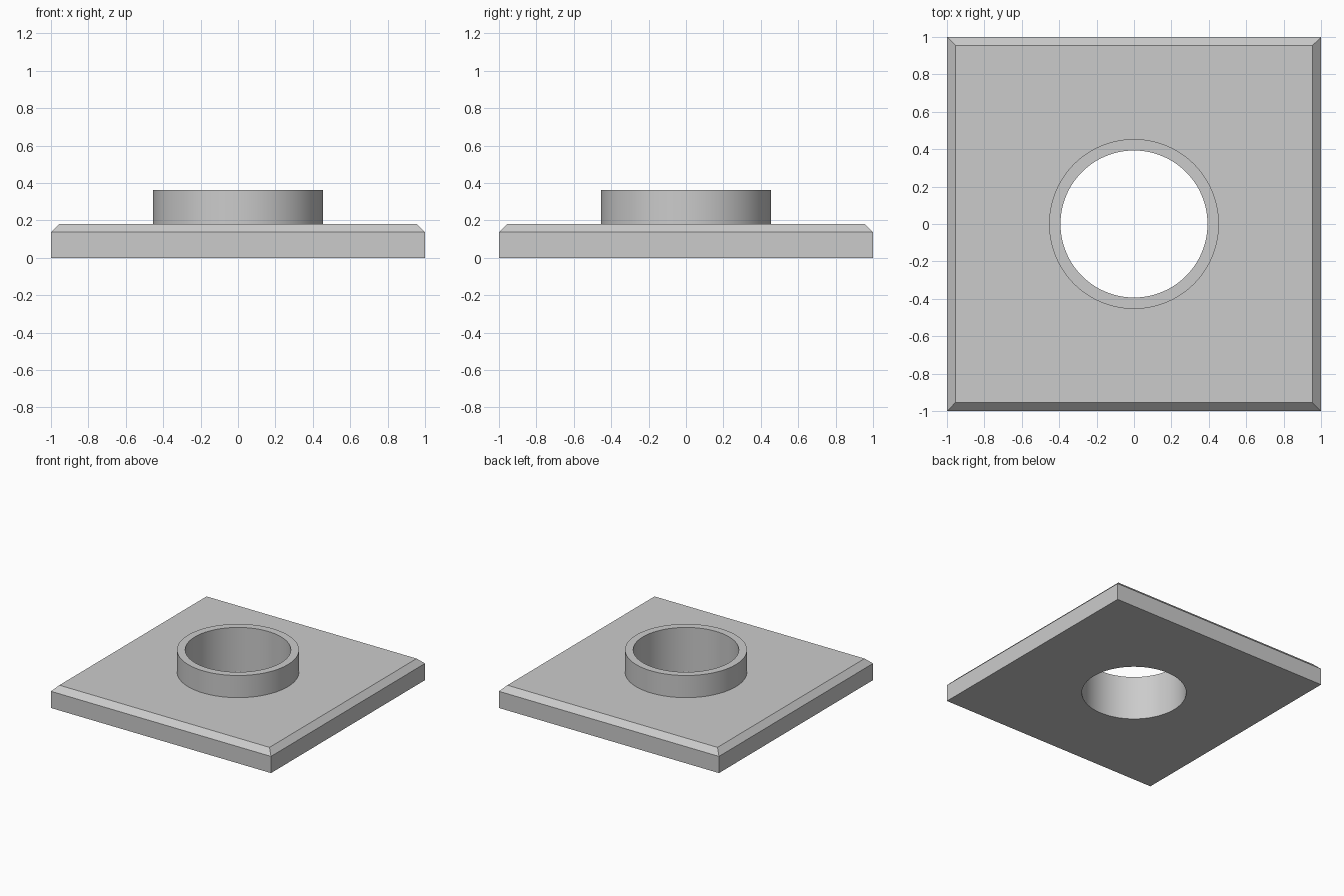
import bpy, bmesh, math

if "Cube" in bpy.data.objects:
    bpy.data.objects.remove(bpy.data.objects["Cube"])

PLATE_TOP, RING_TOP, CHAMFER = 0.182, 0.364, 0.045
R_OUT, R_IN, SEGMENTS = 0.454, 0.393, 128


def cylinder(name, radius, z0, z1):
    bpy.ops.mesh.primitive_cylinder_add(vertices=SEGMENTS, radius=radius, depth=z1 - z0,
                                        location=(0, 0, (z0 + z1) / 2))
    obj = bpy.context.object
    obj.name = name
    return obj


def boolean(target, tool, operation):
    mod = target.modifiers.new(operation.lower(), 'BOOLEAN')
    mod.operation, mod.object, mod.solver = operation, tool, 'EXACT'
    bpy.context.view_layer.objects.active = target
    bpy.ops.object.modifier_apply(modifier=mod.name)
    bpy.data.objects.remove(tool)


# Square base plate with chamfered top edges
bpy.ops.mesh.primitive_cube_add(size=2, location=(0, 0, 0))
plate = bpy.context.object
plate.name = "flanged_base_plate"
bm = bmesh.new()
bm.from_mesh(plate.data)
for v in bm.verts:
    v.co.z = PLATE_TOP if v.co.z > 0 else 0
top_edges = [e for e in bm.edges if all(v.co.z > 0.1 for v in e.verts)]
bmesh.ops.bevel(bm, geom=top_edges, offset=CHAMFER, offset_type='OFFSET',
                segments=1, affect='EDGES')
bm.to_mesh(plate.data)
bm.free()

# Raised collar, then the bore through collar and plate
boolean(plate, cylinder("collar", R_OUT, 0.08, RING_TOP), 'UNION')
boolean(plate, cylinder("bore_cutter", R_IN, -0.2, 0.6), 'DIFFERENCE')

# Smooth round walls, crisp edges
bpy.ops.object.select_all(action='DESELECT')
plate.select_set(True)
bpy.context.view_layer.objects.active = plate
bpy.ops.object.shade_smooth_by_angle(angle=math.radians(30))
